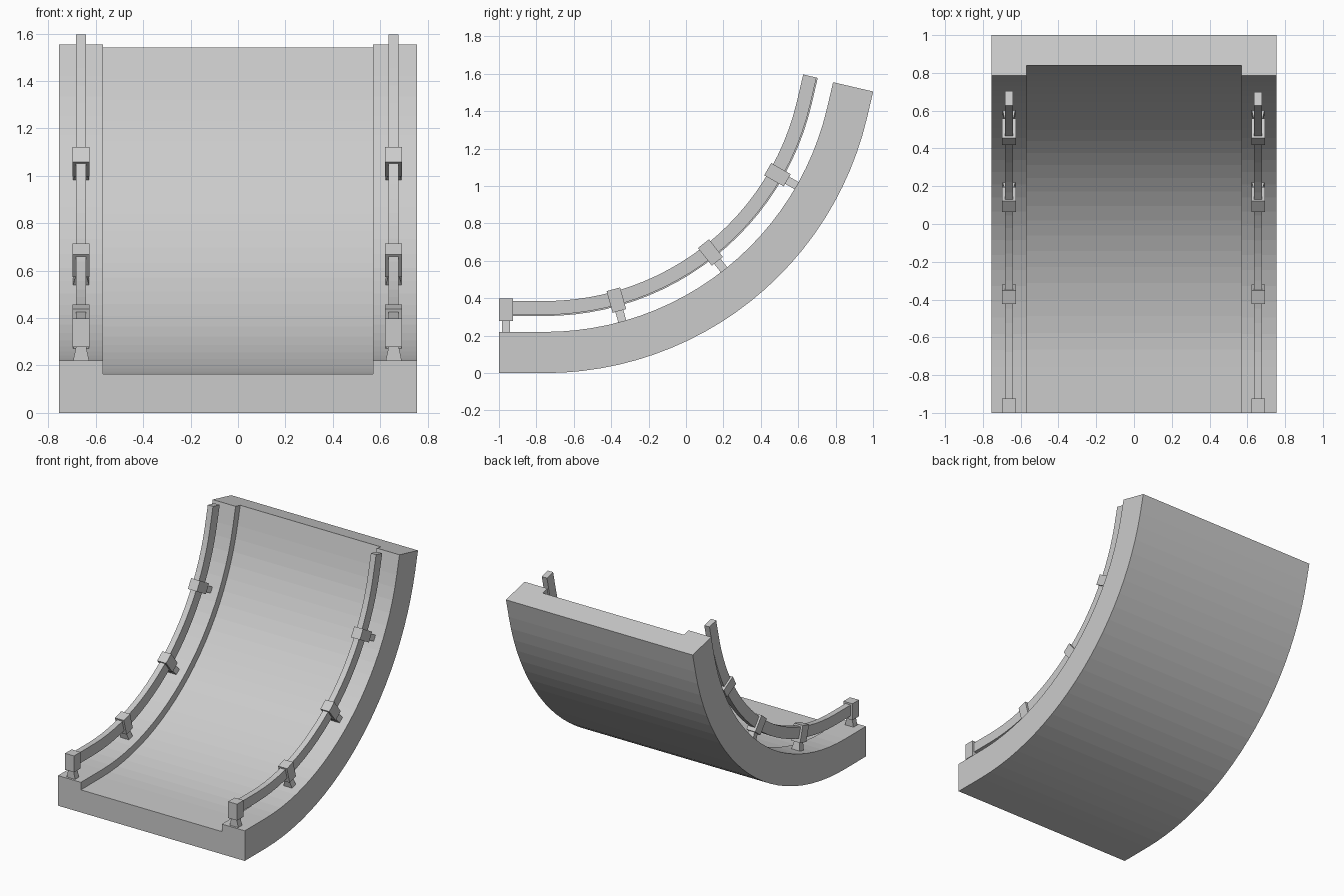
import bpy
from math import sin, cos, radians

if "Cube" in bpy.data.objects:
    bpy.data.objects.remove(bpy.data.objects["Cube"])

# Shared path: short flat run, circular arc, short straight end
START, R, TAIL, TURN = 0.245, 1.77, 0.14, radians(76.9)
CY, CZ, SEG = -1 + START, R, 24


def on_arc(angle, off):
    """Point on the arc, moved off the outer surface towards the arc centre."""
    return CY + (R - off) * sin(angle), CZ - (R - off) * cos(angle)


def path(off, extra=0.0):
    pts = [(-1, off)] + [on_arc(TURN * i / SEG, off) for i in range(SEG + 1)]
    y, z = pts[-1]
    t = TAIL + extra
    return pts + [(y + t * cos(TURN), z + t * sin(TURN))]


def make(name, verts, faces):
    mesh = bpy.data.meshes.new(name)
    mesh.from_pydata(verts, [], faces)
    obj = bpy.data.objects.new(name, mesh)
    bpy.context.collection.objects.link(obj)
    return obj


def sweep(name, section, extra=0.0):
    """Sweep a cross-section of (x, offset) points along the path."""
    n = len(section)
    rings = list(zip(*[[(x, y, z) for y, z in path(o, extra)] for x, o in section]))
    verts = [v for ring in rings for v in ring]
    faces = [(k * n + i, k * n + (i + 1) % n, (k + 1) * n + (i + 1) % n, (k + 1) * n + i)
             for k in range(len(rings) - 1) for i in range(n)]
    last = (len(rings) - 1) * n
    faces += [tuple(reversed(range(n))), tuple(range(last, last + n))]
    return make(name, verts, faces)


def block(name, x, place, low, high):
    """Block standing on the path; low/high = (offset, half width, half length)."""
    verts = []
    for off, hx, hl in (low, high):
        for sx, sl in ((-1, -1), (1, -1), (1, 1), (-1, 1)):
            y, z, a = place(off)
            verts.append((x + sx * hx, y + sl * hl * cos(a), z + sl * hl * sin(a)))
    faces = [(3, 2, 1, 0), (4, 5, 6, 7)]
    faces += [(i, (i + 1) % 4, (i + 1) % 4 + 4, i + 4) for i in range(4)]
    return make(name, verts, faces)


# Curved ramp with a raised curb on each side
sweep("ramp", [(-0.755, 0), (0.755, 0), (0.755, 0.22), (0.57, 0.22),
               (0.57, 0.165), (-0.57, 0.165), (-0.57, 0.22), (-0.755, 0.22)])

# Guard rails with clamps and flared feet
places = [lambda o: (-0.9625, o, 0.0)]
for deg in (15.5, 38.2, 60.3):
    places.append(lambda o, a=radians(deg): (*on_arc(a, o), a))

for side, x, low in (("left", -0.662, 0.305), ("right", 0.657, 0.312)):
    sweep(f"{side}_rail", [(x - 0.021, low), (x + 0.021, low),
                           (x + 0.021, 0.385), (x - 0.021, 0.385)], 0.004)
    for i, place in enumerate(places):
        block(f"{side}_clamp_{i + 1}", x, place,
              (0.278, 0.036, 0.0375), (0.398, 0.036, 0.0375))
        block(f"{side}_foot_{i + 1}", x, place,
              (0.215, 0.035, 0.022), (0.285, 0.02, 0.022))
